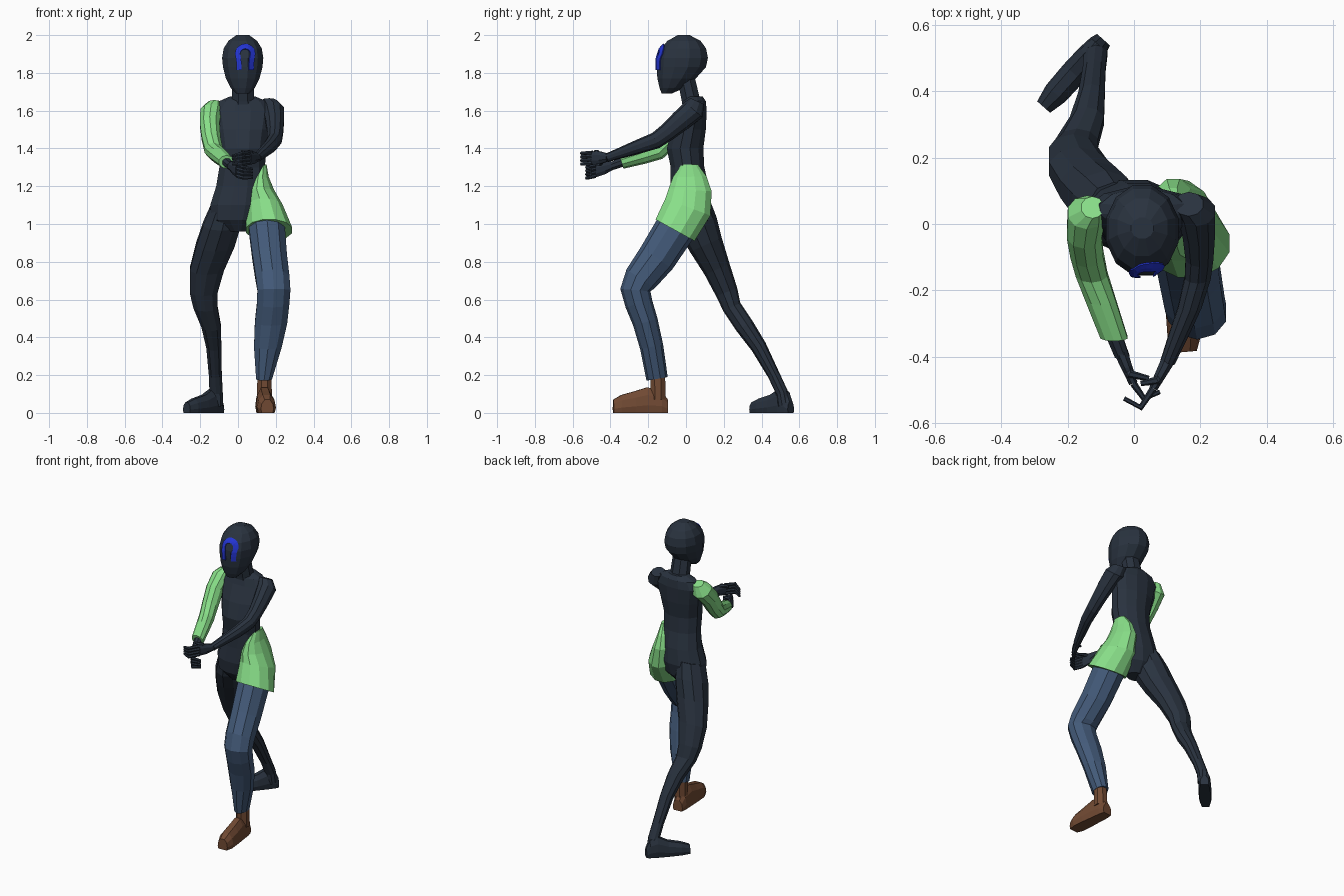
import bpy, bmesh, math
from mathutils import Vector
from mathutils.bvhtree import BVHTree


def material(name, rgb):
    m = bpy.data.materials.new(name)
    m.diffuse_color = (*rgb, 1)
    return m


DARK = material("dark slate", (0.022, 0.032, 0.049))
GREEN = material("light green", (0.25, 0.74, 0.25))
DENIM = material("denim blue", (0.056, 0.102, 0.19))
BROWN = material("brown leather", (0.165, 0.068, 0.033))
BLUE = material("bright blue", (0.017, 0.035, 0.65))
X, Z = Vector((1, 0, 0)), Vector((0, 0, 1))


def finish(name, bm, mat):
    bmesh.ops.recalc_face_normals(bm, faces=bm.faces)
    me = bpy.data.meshes.new(name)
    bm.to_mesh(me)
    bm.free()
    me.materials.append(mat)
    ob = bpy.data.objects.new(name, me)
    bpy.context.collection.objects.link(ob)
    return ob


def skin(name, rings, mat):
    """Bridge rings of points and cap both ends."""
    bm = bmesh.new()
    vs = [[bm.verts.new(p) for p in r] for r in rings]
    n = len(vs[0])
    for a, b in zip(vs, vs[1:]):
        for i in range(n):
            j = (i + 1) % n
            bm.faces.new((a[i], a[j], b[j], b[i]))
    bm.faces.new(vs[0])
    bm.faces.new(vs[-1])
    return finish(name, bm, mat)


def loft(name, secs, mat, n=10, ref=X, axis=None):
    """Sections are (x, y, z, half width along ref, half depth)."""
    c = [Vector(s[:3]) for s in secs]
    rings = []
    for i, s in enumerate(secs):
        t = axis or (c[min(i + 1, len(c) - 1)] - c[max(i - 1, 0)]).normalized()
        v = t.cross(ref).normalized()
        angs = [2 * math.pi * (k + 0.5) / n for k in range(n)]
        rings.append([c[i] + ref * s[3] * math.cos(a) + v * s[4] * math.sin(a) for a in angs])
    return skin(name, rings, mat)


def foot(name, heel, toe, secs, mat):
    """Flat-soled foot; sections are (position 0..1, half width, height)."""
    heel, toe = Vector((*heel, 0)), Vector((*toe, 0))
    side = (toe - heel).cross(Z).normalized()
    shape = [(-.85, 0), (-1, .3), (-.85, .7), (-.4, 1), (.4, 1), (.85, .7), (1, .3), (.85, 0)]
    skin(name, [[heel.lerp(toe, t) + side * w * a + Z * h * b for a, b in shape]
                for t, w, h in secs], mat)


# Head, neck and torso: (z, y front, y back, half width)
head = loft("head", [(.025, (f + b) / 2, z, w, (b - f) / 2) for z, f, b, w in [
    (1.69, -.13, -.075, .035), (1.72, -.142, -.01, .066), (1.77, -.155, .055, .092),
    (1.83, -.16, .11, .108), (1.88, -.158, .121, .113), (1.93, -.14, .11, .104),
    (1.97, -.1, .08, .078), (2.0, -.045, .02, .035)]], DARK, 12, axis=Z)
loft("neck", [(.027, .04, 1.6, .075, .06), (.027, .025, 1.66, .064, .052),
              (.027, -.002, 1.78, .06, .05)], DARK, 8)
loft("torso", [(.025, .045, 1.675, .07, .045), (.025, .045, 1.65, .13, .062),
               (.025, .04, 1.6, .165, .072), (.025, .015, 1.5, .145, .093),
               (.025, -.005, 1.4, .128, .1), (.022, .008, 1.3, .125, .092),
               (.015, .02, 1.2, .135, .105), (.0, .022, 1.1, .152, .115),
               (-.01, .02, 1.02, .135, .1), (.0, .015, .96, .06, .05)], DARK, 12, axis=Z)

# Painted arch on the face, draped on the head surface
bm = bmesh.new()
bm.from_mesh(head.data)
tree = BVHTree.FromBMesh(bm)
bm.free()
path = [((.006, 1.815), (1, 0)), ((.006, 1.845), (1, 0)), ((.003, 1.875), (1, 0))]
path = ([((x, z), (-1, 0)) for (x, z), _ in path]
        + [((.038 - .04 * math.cos(a), 1.9 + .04 * math.sin(a)), (-math.cos(a), math.sin(a)))
           for a in [math.pi * k / 8 for k in range(9)]]
        + [((.076 - x, z), (1, 0)) for (x, z), _ in reversed(path)])
bm = bmesh.new()
rows = []
for (x, z), (dx, dz) in path:
    row = []
    for w in (-.013, 0, .013):
        px, pz = x + dx * w, z + dz * w
        hit = tree.ray_cast(Vector((px, -1, pz)), Vector((0, 1, 0)))[0]
        row.append(bm.verts.new((px, hit.y - .005, pz)))
    rows.append(row)
for a, b in zip(rows, rows[1:]):
    for i in range(2):
        bm.faces.new((a[i], a[i + 1], b[i + 1], b[i]))
arch = finish("face_arch", bm, BLUE)
mod = arch.modifiers.new("thickness", "SOLIDIFY")
mod.thickness, mod.offset = .006, 0

# Rear leg and bare foot
loft("rear_leg", [(-.06, .03, 1.1, .085, .1), (-.085, .06, 1.0, .105, .108),
                  (-.12, .105, .89, .107, .092), (-.165, .165, .76, .095, .072),
                  (-.182, .215, .64, .077, .06), (-.172, .243, .56, .067, .05),
                  (-.142, .31, .46, .054, .05), (-.128, .385, .35, .042, .042),
                  (-.12, .465, .2, .036, .032), (-.116, .507, .11, .037, .032),
                  (-.112, .52, .04, .034, .035)], DARK)
foot("rear_foot", (-.092, .555), (-.272, .352),
     [(0, .026, .06), (.08, .033, .11), (.25, .038, .13), (.5, .04, .095),
      (.8, .038, .075), (1, .026, .055)], DARK)

# Front leg: trouser leg, shorts panel and shoe
loft("trouser_leg", [(.135, 0, 1.06, .08, .1), (.153, -.06, .97, .1, .108),
                     (.168, -.155, .82, .096, .102), (.183, -.24, .71, .094, .09),
                     (.19, -.268, .65, .092, .08), (.186, -.25, .58, .09, .073),
                     (.175, -.215, .48, .09, .067), (.158, -.182, .35, .077, .062),
                     (.138, -.153, .18, .044, .057)], DENIM)
loft("hip_panel", [(.13, .02, 1.315, .022, .045), (.118, .02, 1.25, .046, .092),
                   (.118, .022, 1.18, .075, .118), (.14, .01, 1.09, .1, .132),
                   (.165, -.058, .967, .126, .122)], GREEN, 12)
loft("shoe_ankle", [(.14, -.15, .22, .04, .042), (.14, -.148, .07, .043, .044)], BROWN, 8)
foot("shoe", (.13, -.097), (.155, -.385),
     [(0, .034, .07), (.12, .042, .12), (.38, .045, .135), (.6, .049, .115),
      (.85, .05, .095), (1, .034, .07)], BROWN)

# Arms
loft("sleeve", [(-.125, .05, 1.645, .035, .035), (-.142, .035, 1.6, .06, .062),
                (-.15, -.03, 1.53, .055, .058), (-.142, -.09, 1.45, .052, .054),
                (-.128, -.15, 1.388, .05, .05), (-.1, -.23, 1.362, .048, .045),
                (-.06, -.342, 1.328, .043, .037)], GREEN)
loft("sleeve_wrist", [(-.07, -.31, 1.335, .028, .026), (-.035, -.4, 1.305, .024, .024)], DARK, 8)
loft("bare_arm", [(.165, .06, 1.65, .045, .04), (.187, .04, 1.605, .06, .062),
                  (.195, -.03, 1.545, .051, .056), (.197, -.1, 1.485, .044, .048),
                  (.192, -.16, 1.442, .041, .044), (.168, -.25, 1.41, .037, .038),
                  (.132, -.34, 1.378, .031, .03), (.1, -.42, 1.35, .024, .023)], DARK)


# Clasped hands: palm, four curled fingers and a thumb
def hand(name, wrist, knuckle, bend, tip, thumb):
    w, k = Vector(wrist), Vector(knuckle)
    loft(name + "_palm", [(*w, .023, .022), (*w.lerp(k, .5), .036, .018),
                          (*k, .038, .014)], DARK, 8, ref=Z)
    for i in range(4):
        dz = Z * (i - 1.5) * .019
        pts = [k + dz, Vector(bend) + dz, Vector(tip) + dz * .8]
        loft(f"{name}_finger_{i + 1}", [(*p, r, r) for p, r in zip(pts, (.011, .01, .007))],
             DARK, 6, ref=Z)
    pts = [w.lerp(k, .35), w.lerp(k, .7) + Z * .03, Vector(thumb)]
    loft(name + "_thumb", [(*p, r, r) for p, r in zip(pts, (.015, .013, .008))], DARK, 6, ref=Z)


hand("lower_hand", (-.04, -.385, 1.31), (-.002, -.48, 1.282), (.03, -.525, 1.272),
     (.078, -.505, 1.268), (.045, -.465, 1.315))
hand("upper_hand", (.1, -.415, 1.352), (.058, -.495, 1.35), (.02, -.552, 1.346),
     (-.03, -.525, 1.338), (.02, -.48, 1.385))
